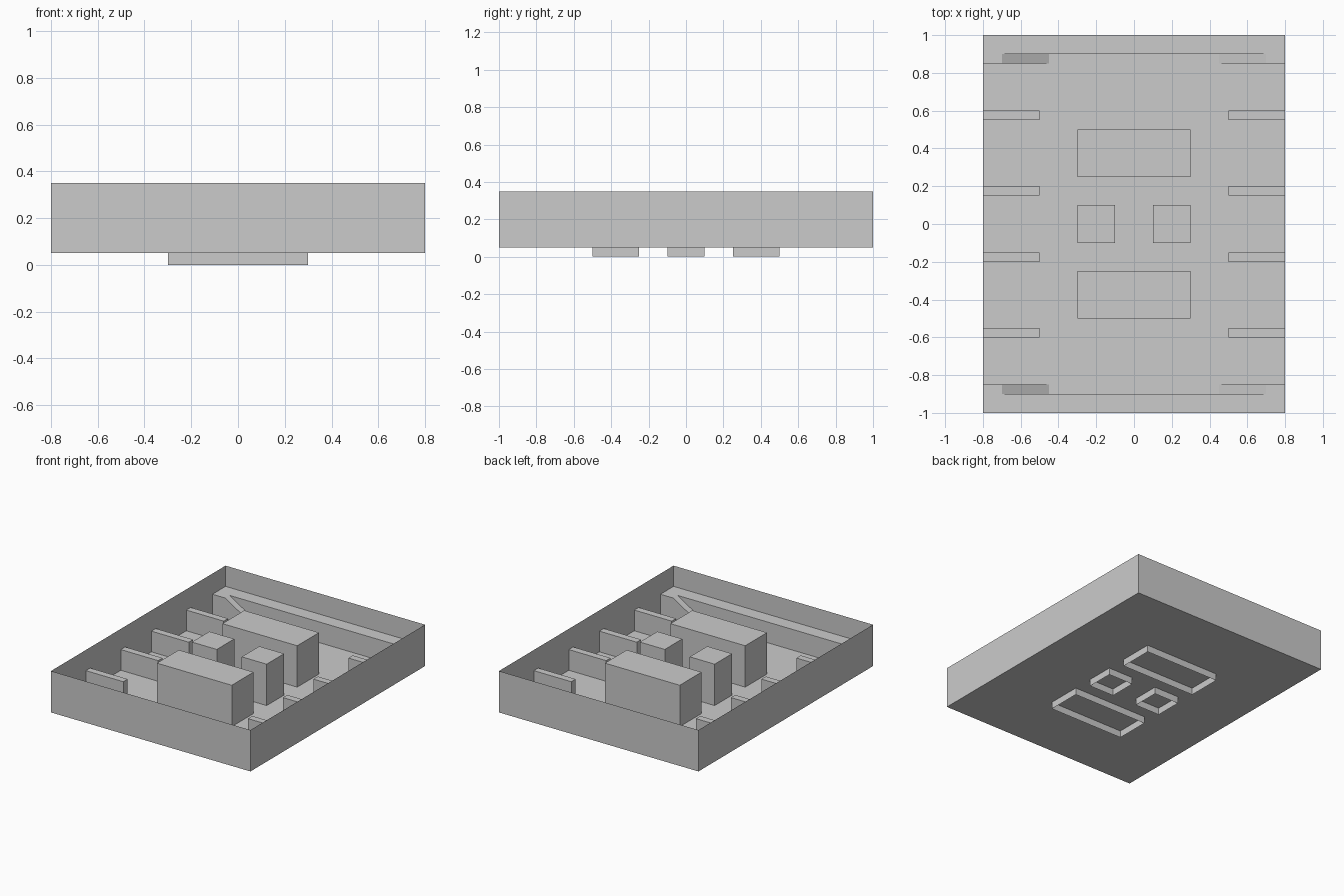
import bpy, bmesh
from mathutils import Vector

if "Cube" in bpy.data.objects:
    bpy.data.objects.remove(bpy.data.objects["Cube"])

FLOOR, SHELF, TOP = 0.05, 0.20, 0.35


def finish(name, bm):
    me = bpy.data.meshes.new(name)
    bm.to_mesh(me)
    bm.free()
    ob = bpy.data.objects.new(name, me)
    bpy.context.collection.objects.link(ob)
    return ob


def add_box(bm, lo, hi, drop=None):
    """Box between two corners; 'drop' is the normal of a face left open."""
    lo, hi = Vector(lo), Vector(hi)
    verts = bmesh.ops.create_cube(bm, size=1)["verts"]
    for v in verts:
        v.co = (lo + hi) / 2 + v.co * (hi - lo)
    if drop:
        faces = {f for v in verts for f in v.link_faces}
        for f in faces:
            f.normal_update()
        gone = [f for f in faces if f.normal.dot(Vector(drop)) > 0.9]
        bmesh.ops.delete(bm, geom=gone, context='FACES_ONLY')


def box(name, lo, hi, drop=None):
    bm = bmesh.new()
    add_box(bm, lo, hi, drop)
    return finish(name, bm)


def mirror(ob, x=False, y=False):
    mod = ob.modifiers.new("mirror", 'MIRROR')
    mod.use_axis = (x, y, False)
    mod.use_mirror_merge = False


# Thin open-topped tray
box("tray", (-0.8, -1, FLOOR), (0.8, 1, TOP), (0, 0, 1))

# Hollow central blocks, open underneath and poking through the floor
mirror(box("large_block", (-0.3, 0.25, 0), (0.3, 0.5, TOP), (0, 0, -1)), y=True)
mirror(box("small_block", (0.1, -0.1, 0), (0.3, 0.1, TOP), (0, 0, -1)), x=True)

# Short ribs along both side walls
for i, y in enumerate((0.15, 0.55)):
    mirror(box(f"side_rib_{i}", (0.5, y, FLOOR), (0.8, y + 0.05, SHELF)), x=True, y=True)

# End ledge: long shelf with its inner face cut to fit between the ramps
bm = bmesh.new()
add_box(bm, (-0.8, 0.9, FLOOR), (0.8, 1, SHELF), (0, -1, 0))
bm.faces.new([bm.verts.new((x, 0.9, z)) for x, z in
              ((-0.45, FLOOR), (0.45, FLOOR), (0.7, SHELF), (-0.7, SHELF))])
mirror(finish("end_ledge", bm), y=True)

# Corner ramps sloping down from the ledge to the floor
profile = ((0.8, FLOOR), (0.8, SHELF), (0.7, SHELF), (0.45, FLOOR))
bm = bmesh.new()
near = [bm.verts.new((x, 0.85, z)) for x, z in profile]
far = [bm.verts.new((x, 0.9, z)) for x, z in profile]
bm.faces.new(near)
for i in range(4):
    j = (i + 1) % 4
    bm.faces.new((near[i], far[i], far[j], near[j]))
bmesh.ops.recalc_face_normals(bm, faces=bm.faces)
# Make the front face point towards the middle of the tray
bm.faces.ensure_lookup_table()
if bm.faces[0].normal.y > 0:
    bmesh.ops.reverse_faces(bm, faces=bm.faces)
mirror(finish("corner_ramp", bm), x=True, y=True)
